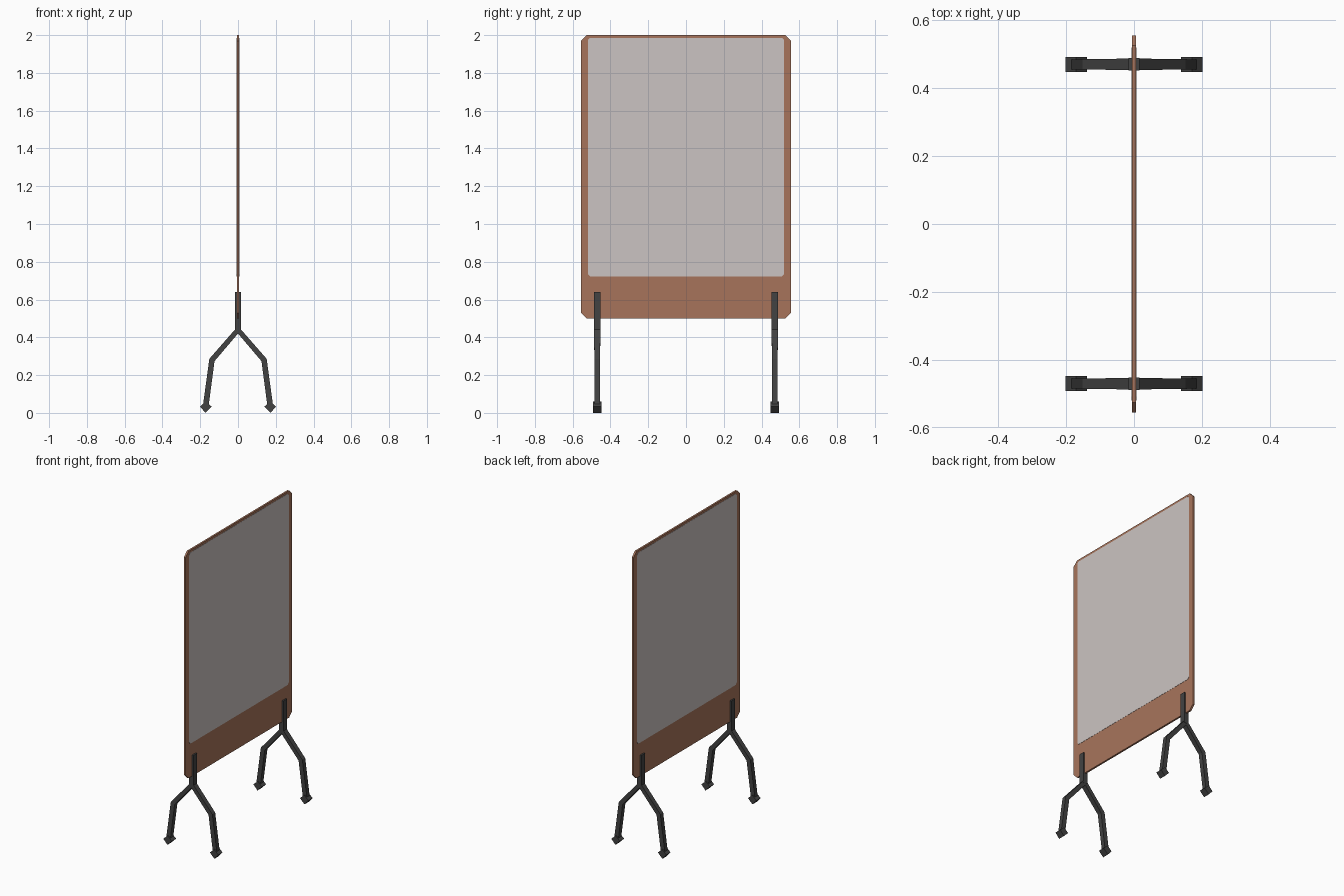
import bpy, bmesh, math
from mathutils import Vector

if "Cube" in bpy.data.objects:
    bpy.data.objects.remove(bpy.data.objects["Cube"])


def material(name, rgb):
    m = bpy.data.materials.new(name)
    m.diffuse_color = (*rgb, 1)
    m.use_nodes = True
    m.node_tree.nodes["Principled BSDF"].inputs["Base Color"].default_value = m.diffuse_color
    return m


WOOD = material("brown_wood", (0.39, 0.175, 0.105))
PANEL = material("pale_grey", (0.60, 0.55, 0.54))
METAL = material("dark_metal", (0.055, 0.055, 0.055))


def loft(name, rings, mat):
    """Closed solid through a series of matching rings."""
    bm = bmesh.new()
    loops = [[bm.verts.new(p) for p in r] for r in rings]
    for a, b in zip(loops, loops[1:]):
        for i in range(len(a)):
            j = (i + 1) % len(a)
            bm.faces.new((a[i], a[j], b[j], b[i]))
    bm.faces.new(loops[0][::-1])
    bm.faces.new(loops[-1])
    bmesh.ops.recalc_face_normals(bm, faces=bm.faces)
    me = bpy.data.meshes.new(name)
    bm.to_mesh(me)
    bm.free()
    me.materials.append(mat)
    ob = bpy.data.objects.new(name, me)
    bpy.context.collection.objects.link(ob)
    return ob


def slab(name, hx, hy, z0, z1, c, mat, cx=0):
    """Thin upright plate with cut corners, facing x."""
    out = [(-hy + c, z0), (hy - c, z0), (hy, z0 + c), (hy, z1 - c),
           (hy - c, z1), (-hy + c, z1), (-hy, z1 - c), (-hy, z0 + c)]
    return loft(name, [[(cx + s * hx, y, z) for y, z in out] for s in (-1, 1)], mat)


def strut(name, path, y, mat):
    """Bent square bar; path entries are x, z, half thickness, half depth."""
    pts = [Vector((p[0], 0, p[1])) for p in path]
    rings = []
    for i, (_, _, t, d) in enumerate(path):
        dirs = [(pts[k + 1] - pts[k]).normalized() for k in (i - 1, i)
                if 0 <= k < len(pts) - 1]
        tan = sum(dirs, Vector()).normalized()
        n = Vector((-tan.z, 0, tan.x)) * t
        o = pts[i] + Vector((0, y, 0))
        e = Vector((0, d, 0))
        rings.append([o + n + e, o - n + e, o - n - e, o + n - e])
    return loft(name, rings, mat)


# Board and the pale writing surface on both sides
slab("board_frame", 0.006, 0.555, 0.5, 2.0, 0.03, WOOD)
for side, label in ((1, "right"), (-1, "left")):
    slab("writing_panel_" + label, 0.001, 0.52, 0.722, 1.985, 0.012, PANEL,
         side * 0.0062)

# Forked stands at both ends
for y, end in ((-0.47, "front"), (0.47, "back")):
    strut("clamp_" + end, [(0, 0.43, 0.016, 0.018), (0, 0.64, 0.016, 0.018)], y, METAL)
    for s, label in ((-1, "left"), (1, "right")):
        strut(f"{end}_leg_{label}",
              [(0, 0.44, 0.013, 0.017), (s * 0.138, 0.28, 0.015, 0.015),
               (s * 0.171, 0.035, 0.015, 0.0145)], y, METAL)
        # Diamond-shaped foot
        r = 0.031
        cx = s * 0.17
        prof = [(cx + r, 0.033), (cx, 0.061), (cx - r, 0.033), (cx + s * 0.002, 0)]
        loft(f"{end}_foot_{label}",
             [[(x, y + e * 0.022, z) for x, z in prof] for e in (-1, 1)], METAL)
